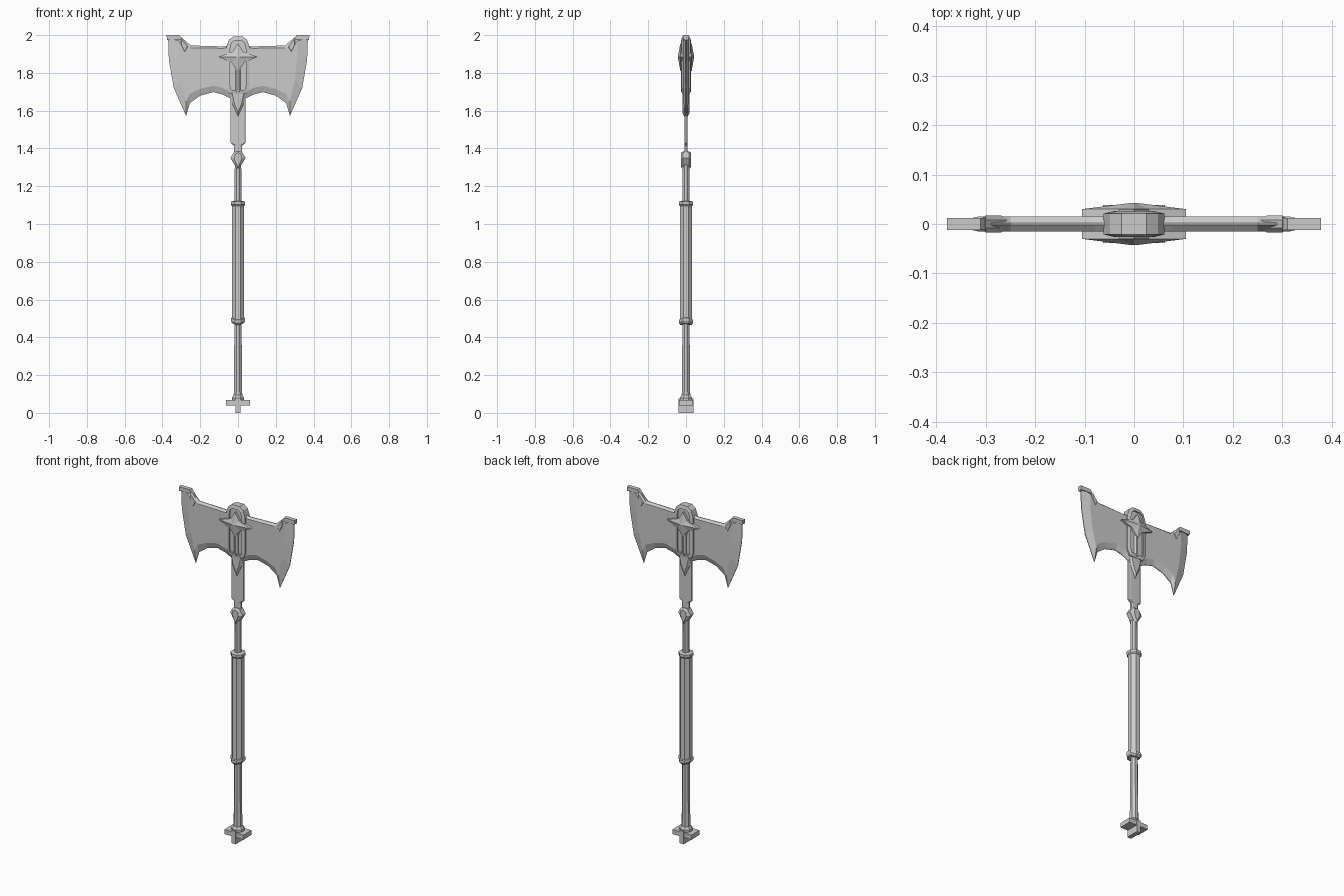
import bpy, bmesh, math

old = bpy.data.objects.get("Cube")
if old:
    bpy.data.objects.remove(old, do_unlink=True)

steel = bpy.data.materials.new("grey_steel")
steel.use_nodes = True
GREY = (0.6, 0.6, 0.6, 1)
steel.diffuse_color = GREY
steel.node_tree.nodes["Principled BSDF"].inputs["Base Color"].default_value = GREY


def loft(name, rings, cyclic=False):
    """Skin equal-length rings of points, capping the ends unless cyclic."""
    bm = bmesh.new()
    loops = [[bm.verts.new(p) for p in ring] for ring in rings]
    n = len(loops[0])
    pairs = list(zip(loops, loops[1:]))
    if cyclic:
        pairs.append((loops[-1], loops[0]))
    else:
        bm.faces.new(loops[0])
        bm.faces.new(loops[-1])
    for a, b in pairs:
        for i in range(n):
            j = (i + 1) % n
            bm.faces.new((a[i], a[j], b[j], b[i]))
    bmesh.ops.recalc_face_normals(bm, faces=bm.faces)
    mesh = bpy.data.meshes.new(name)
    bm.to_mesh(mesh)
    bm.free()
    mesh.materials.append(steel)
    obj = bpy.data.objects.new(name, mesh)
    bpy.context.collection.objects.link(obj)
    return obj


def flat(points, y):
    return [(x, y, z) for x, z in points]


def mirrored(half):
    """Close a right-hand outline, listed top to bottom, across x = 0."""
    return half + [(-x, z) for x, z in reversed(half) if x > 0]


def slab(name, outline, depth, inner=None, inner_depth=None):
    """Plate on both sides of y = 0, with an optional raised inner outline."""
    rings = [flat(outline, -depth), flat(outline, depth)]
    if inner:
        rings = [flat(inner, -inner_depth)] + rings + [flat(inner, inner_depth)]
    return loft(name, rings)


def shaft(name, profile, sides=8):
    """Faceted rod from (z, x radius, y radius) stations."""
    k = 1 / math.cos(math.pi / sides)
    angles = [(i + 0.5) * math.tau / sides for i in range(sides)]
    return loft(name, [[(rx * k * math.cos(a), ry * k * math.sin(a), z)
                        for a in angles] for z, rx, ry in profile])


def box(name, x, y, z0, z1):
    return slab(name, [(-x, z0), (x, z0), (x, z1), (-x, z1)], y)


# Pommel cross
box("pommel_bar", 0.063, 0.038, 0.04, 0.067)
box("pommel_stem", 0.013, 0.04, 0, 0.075)
shaft("pommel_collar", [(0.065, 0.033, 0.033), (0.08, 0.033, 0.033), (0.095, 0.022, 0.022)])

# Handle, grip and bands
shaft("lower_shaft", [(0.07, 0.023, 0.023), (0.2, 0.021, 0.021), (0.48, 0.019, 0.019)])
shaft("grip", [(0.475, 0.032, 0.032), (1.11, 0.032, 0.032)])
shaft("upper_grip_band", [(1.095, 0.032, 0.032), (1.102, 0.038, 0.038),
                          (1.118, 0.038, 0.038), (1.122, 0.025, 0.025)])
band = shaft("lower_grip_band", [(0.48, 0.03, 0.03), (0.488, 0.038, 0.038),
                                 (0.505, 0.038, 0.038), (0.51, 0.031, 0.031)])
for v in band.data.vertices:
    v.co.z -= 0.02 * (1 - abs(v.co.x) / 0.042)
shaft("upper_shaft", [(1.11, 0.018, 0.018), (1.34, 0.017, 0.017)])

# Faceted knuckle below the head
slab("knuckle", mirrored([(0, 1.385), (0.022, 1.38), (0.04, 1.35), (0.02, 1.315), (0, 1.29)]),
     0.015, mirrored([(0, 1.378), (0.015, 1.37), (0.02, 1.345), (0.012, 1.325), (0, 1.3)]), 0.026)

# Flat neck and its pointed ornament
neck = [(0.04, 1.72), (0.04, 1.43), (0.022, 1.415), (0.022, 1.36)]
slab("neck", mirrored(neck), 0.005, mirrored([(x - 0.008, z) for x, z in neck]), 0.009)
slab("neck_ornament",
     mirrored([(0, 1.71), (0.042, 1.70), (0.03, 1.635), (0, 1.57)]), 0.01,
     mirrored([(0, 1.70), (0.03, 1.69), (0.02, 1.64), (0, 1.59)]), 0.019)

# Double blades: thin rim around a thicker core
rim = [(0.03, 1.945), (0.08, 1.94), (0.25, 1.945), (0.288, 1.978), (0.37, 1.985),
       (0.366, 1.87), (0.34, 1.72), (0.275, 1.572), (0.255, 1.64),
       (0.2, 1.68), (0.13, 1.698), (0.08, 1.685), (0.03, 1.66)]
core = [(0.03, 1.935), (0.08, 1.93), (0.25, 1.933), (0.298, 1.95), (0.315, 1.97),
        (0.313, 1.87), (0.3, 1.76), (0.274, 1.65), (0.255, 1.69),
        (0.2, 1.715), (0.13, 1.732), (0.08, 1.72), (0.03, 1.69)]
for side, s in (("left", 1), ("right", -1)):
    def turn(points):
        return [(s * x, z) for x, z in points]
    slab(side + "_blade", turn(rim), 0.002, turn(core), 0.015)
    slab(side + "_horn_cap", turn([(0.295, 1.978), (0.31, 2.0), (0.378, 2.0), (0.376, 1.975)]), 0.012)
    slab(side + "_horn_root", turn([(0.3, 1.99), (0.255, 1.94), (0.28, 1.90), (0.31, 1.95)]),
         0.008, turn([(0.3, 1.98), (0.268, 1.94), (0.282, 1.915), (0.3, 1.95)]), 0.017)

# Arched head housing with a raised rim and recessed panel
arch = mirrored([(0.025, 1.992), (0.048, 1.975), (0.062, 1.935), (0.062, 1.72), (0.045, 1.69)])
hole = mirrored([(0.018, 1.972), (0.034, 1.96), (0.042, 1.925), (0.042, 1.73), (0.035, 1.71)])
slab("head_panel", arch, 0.017)
loft("head_rim", [flat(arch, -0.021), flat(arch, 0.021),
                  flat(hole, 0.026), flat(hole, -0.026)], cyclic=True)
slab("panel_ridge", mirrored([(0.035, 1.86), (0.014, 1.82), (0.014, 1.70)]), 0.018,
     mirrored([(0.012, 1.86), (0.004, 1.82), (0.004, 1.70)]), 0.027)

# Four-pointed star through the head, peaked on both faces
star = mirrored([(0, 1.955), (0.03, 1.91), (0.105, 1.885), (0.035, 1.855), (0, 1.81)])
peak = [(x * 0.1, 1.885 + (z - 1.885) * 0.1) for x, z in star]
slab("star", star, 0.03, peak, 0.042)
